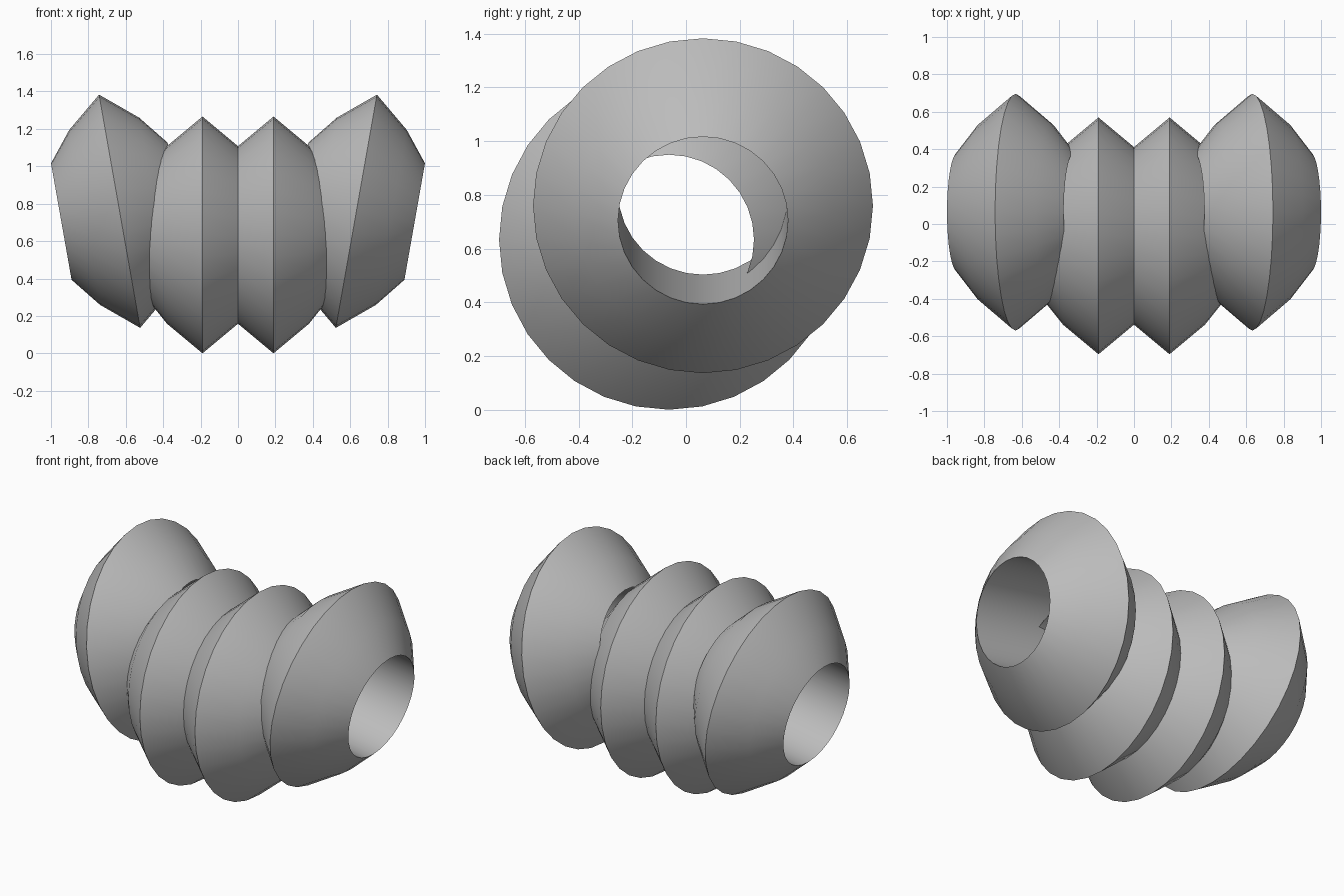
import bpy
import math
from mathutils import Matrix

cube = bpy.data.objects.get("Cube")
if cube:
    bpy.data.objects.remove(cube, do_unlink=True)

R = 0.633      # ridge radius of every bead
SIDES = 32

grey = bpy.data.materials.new("plain_grey")
grey.use_nodes = True
grey.diffuse_color = (0.5, 0.5, 0.5, 1)
grey.node_tree.nodes["Principled BSDF"].inputs["Base Color"].default_value = (0.5, 0.5, 0.5, 1)

# Closed half-section of a bead as (along axis, radius), in ridge radii
HALF = [(0.3, 0.75), (0.5, 0.5)]
PROFILE = [(0, 1)] + HALF + [(-a, r) for a, r in reversed(HALF)]


def bead(name, x, y, z, tilt):
    """Revolve the profile round the x axis, tilt it about y and place it."""
    n = len(PROFILE)
    verts, faces = [], []
    for s in range(SIDES):
        t = math.tau * s / SIDES
        verts += [(a * R, r * R * math.cos(t), r * R * math.sin(t)) for a, r in PROFILE]
        k = (s + 1) % SIDES
        for i in range(n):
            j = (i + 1) % n
            faces.append((s * n + i, s * n + j, k * n + j, k * n + i))
    mesh = bpy.data.meshes.new(name)
    mesh.from_pydata(verts, [], faces)
    mesh.transform(Matrix.Rotation(math.radians(tilt), 4, 'Y'))
    mesh.materials.append(grey)
    # Outward normals: the first face lies on the +x, +y side of the ridge
    if mesh.polygons[0].normal.y < 0:
        mesh.flip_normals()
    obj = bpy.data.objects.new(name, mesh)
    obj.location = (x * R, y * R, z * R)
    bpy.context.collection.objects.link(obj)
    bpy.ops.object.select_all(action='DESELECT')
    obj.select_set(True)
    bpy.context.view_layer.objects.active = obj
    bpy.ops.object.shade_smooth_by_angle(angle=math.radians(30))


# Two upright middle beads, two raised and tilted end beads
for side, word in ((1, "left"), (-1, "right")):
    bead("middle_bead_" + word, 0.3 * side, -0.1, 1, 0)
    bead("end_bead_" + word, side, 0.1, 1.2, 10 * side)
